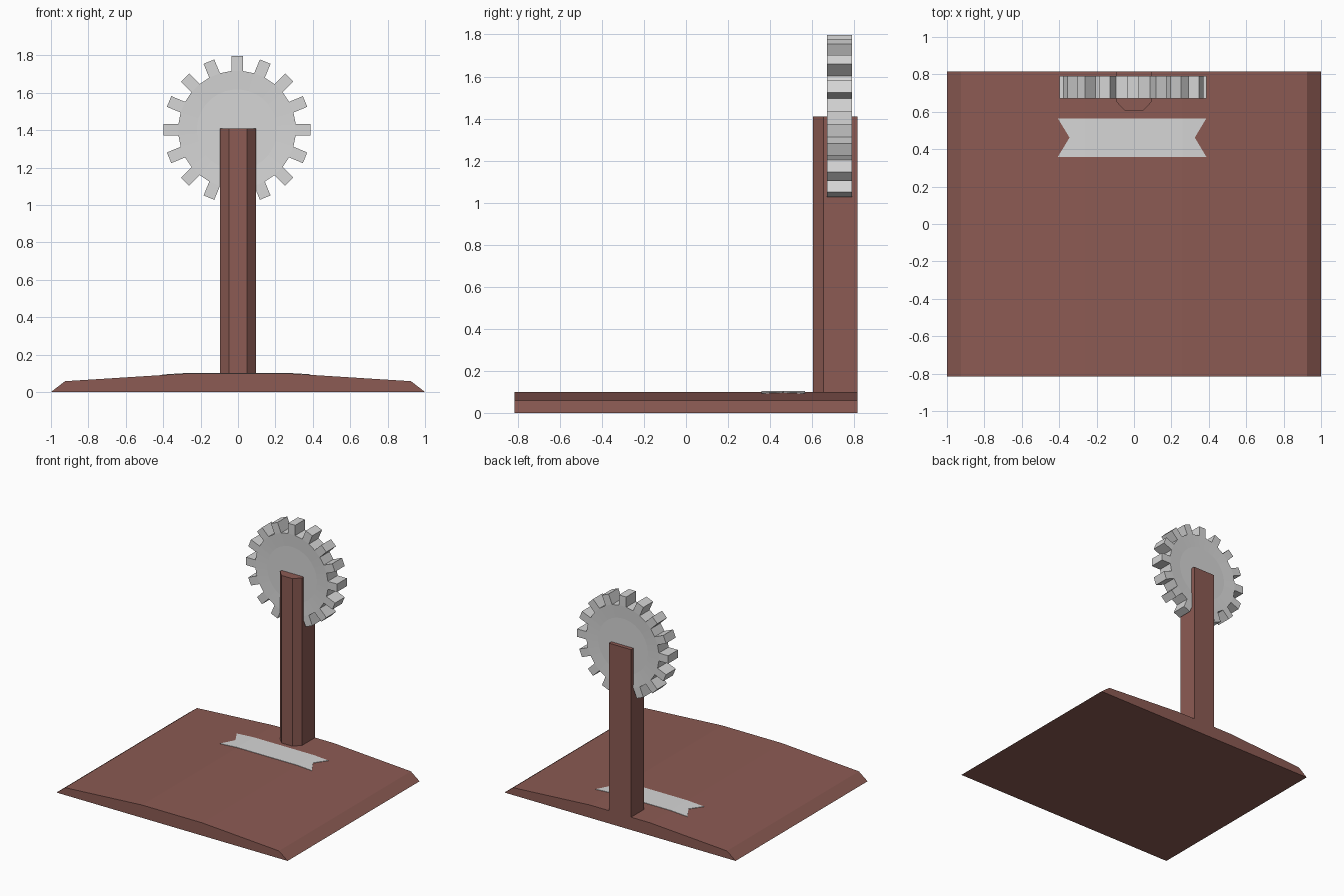
import bpy, bmesh, math
from mathutils import Vector, Matrix

if "Cube" in bpy.data.objects:
    bpy.data.objects.remove(bpy.data.objects["Cube"])


def material(name, rgb):
    m = bpy.data.materials.new(name)
    m.diffuse_color = (*rgb, 1)
    m.use_nodes = True
    m.node_tree.nodes["Principled BSDF"].inputs["Base Color"].default_value = m.diffuse_color
    return m


BROWN = material("brown wood", (0.262, 0.104, 0.087))
GREY = material("light grey metal", (0.67, 0.67, 0.67))


def finish(name, bm, mat):
    bmesh.ops.recalc_face_normals(bm, faces=bm.faces)
    me = bpy.data.meshes.new(name)
    bm.to_mesh(me)
    bm.free()
    me.materials.append(mat)
    ob = bpy.data.objects.new(name, me)
    bpy.context.collection.objects.link(ob)
    return ob


def prism(points, offset):
    """Closed outline of 3D points swept along an offset."""
    bm = bmesh.new()
    face = bm.faces.new([bm.verts.new(p) for p in points])
    ext = bmesh.ops.extrude_face_region(bm, geom=[face], use_keep_orig=True)
    verts = [g for g in ext["geom"] if isinstance(g, bmesh.types.BMVert)]
    bmesh.ops.translate(bm, verts=verts, vec=offset)
    return bm


# Base slab with a gently crowned top
half = [(1, 0), (0.925, 0.058), (0.26, 0.1)]
profile = half + [(-x, z) for x, z in reversed(half)]
finish("base", prism([(x, -0.815, z) for x, z in profile], (0, 1.63, 0)), BROWN)

# Post with chamfered front corners
half = [(0.096, 0.815), (0.096, 0.655), (0.047, 0.605)]
profile = half + [(-x, y) for x, y in reversed(half)]
finish("post", prism([(x, y, 0.05) for x, y in profile], (0, 0, 1.36)), BROWN)

# Notched ribbon plate, draped over the base top
cx, cy = -0.01, 0.462
outline = [(-0.397, -0.103), (0.397, -0.103), (0.335, 0),
           (0.397, 0.103), (-0.397, 0.103), (-0.335, 0)]
bm = prism([(cx + x, cy + y, -0.004) for x, y in outline], (0, 0, 0.007))
for x in (-0.26, 0.26):
    bmesh.ops.bisect_plane(bm, geom=bm.verts[:] + bm.edges[:] + bm.faces[:],
                           plane_co=(x, 0, 0), plane_no=(1, 0, 0))
for v in bm.verts:
    v.co.z += 0.1 - max(0, abs(v.co.x) - 0.26) * 0.042 / 0.665
finish("ribbon_plate", bm, GREY)

# Cog: 32-sided disc, every other side pulled out into a tooth
bm = bmesh.new()
bmesh.ops.create_cone(bm, cap_ends=True, segments=32, radius1=0.315,
                      radius2=0.315, depth=0.12)
bmesh.ops.rotate(bm, verts=bm.verts, matrix=Matrix.Rotation(math.pi / 32, 3, "Z"))
bm.normal_update()
caps = [f for f in bm.faces if len(f.verts) > 4]
sides = [f for f in bm.faces if len(f.verts) == 4]
step = math.pi / 16
teeth = []
for f in sides:
    c = f.calc_center_median()
    if round(math.atan2(c.y, c.x) / step) % 2 == 0:
        teeth.append((f, Vector((c.x, c.y, 0)).normalized()))
for f, direction in teeth:
    top = bmesh.ops.extrude_discrete_faces(bm, faces=[f])["faces"][0]
    bmesh.ops.translate(bm, verts=top.verts, vec=direction * 0.08)
# Shallow dished centre on both faces
bmesh.ops.inset_individual(bm, faces=caps, thickness=0.1, depth=-0.005)
bmesh.ops.rotate(bm, verts=bm.verts, matrix=Matrix.Rotation(math.pi / 2, 3, "X"))
bmesh.ops.translate(bm, verts=bm.verts, vec=(-0.005, 0.73, 1.403))
finish("cog_wheel", bm, GREY)
